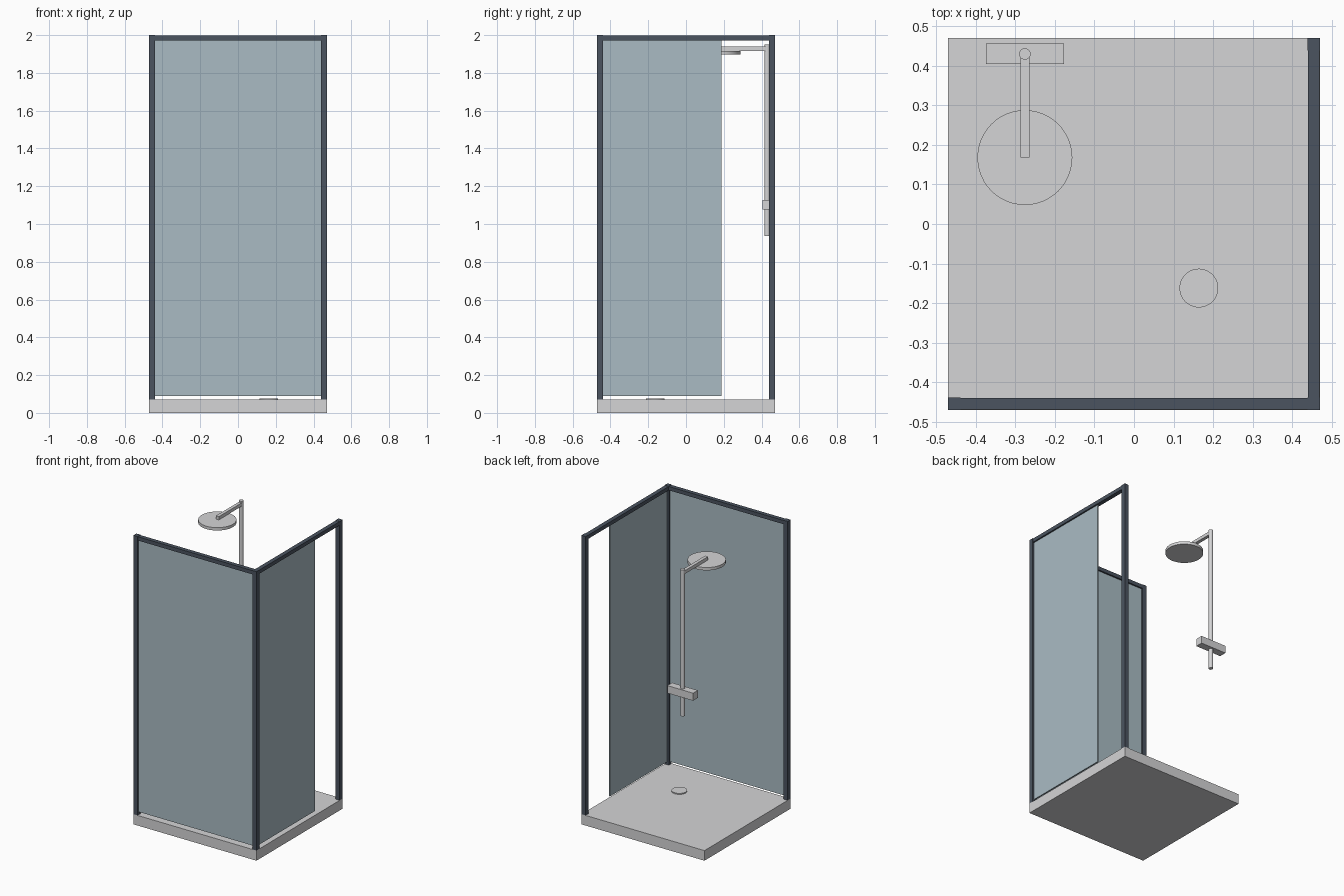
import bpy, math

if "Cube" in bpy.data.objects:
    bpy.data.objects.remove(bpy.data.objects["Cube"])

def material(name, rgb):
    m = bpy.data.materials.new(name)
    m.diffuse_color = (*rgb, 1)
    m.use_nodes = True
    m.node_tree.nodes["Principled BSDF"].inputs["Base Color"].default_value = m.diffuse_color
    return m

GREY = material("light grey", (0.66, 0.66, 0.67))
FRAME = material("dark slate", (0.07, 0.088, 0.117))
GLASS = material("blue grey glass", (0.40, 0.50, 0.55))

def box(name, x, y, z, mat):
    """Box from (min, max) pairs."""
    bpy.ops.mesh.primitive_cube_add(size=1, location=[sum(r) / 2 for r in (x, y, z)])
    o = bpy.context.object
    o.scale = [r[1] - r[0] for r in (x, y, z)]
    bpy.ops.object.transform_apply(location=False, rotation=False, scale=True)
    o.name = name
    o.data.materials.append(mat)
    return o

def disc(name, x, y, r, z, mat, sides=48):
    """Vertical cylinder with smooth sides."""
    bpy.ops.mesh.primitive_cylinder_add(vertices=sides, radius=r, depth=z[1] - z[0],
                                        location=(x, y, sum(z) / 2))
    o = bpy.context.object
    o.name = name
    o.data.materials.append(mat)
    bpy.ops.object.shade_smooth_by_angle(angle=math.radians(40))
    return o

H = 0.471    # half width of the tray
P = 0.032    # post width
IN = H - P   # inner face of the posts

# tray and drain
box("tray", (-H, H), (-H, H), (0, 0.07), GREY)
disc("drain_cover", 0.164, -0.162, 0.049, (0.069, 0.077), GREY)

# frame posts
for name, sx, sy in (("front_left_post", -1, -1), ("front_right_post", 1, -1),
                     ("back_right_post", 1, 1)):
    box(name, sorted((sx * H, sx * IN)), sorted((sy * H, sy * IN)), (0.07, 2.0), FRAME)

# top rails
box("front_rail", (-IN, IN), (-H + 0.002, -IN - 0.001), (1.972, 1.998), FRAME)
box("right_rail", (IN + 0.001, H - 0.002), (-IN, IN), (1.972, 1.998), FRAME)

# glass panels, side one leaves the entrance open
mid = H - P / 2
box("front_glass", (-IN, IN), (-mid - 0.004, -mid + 0.004), (0.09, 1.973), GLASS)
box("right_glass", (mid - 0.004, mid + 0.004), (-IN, 0.188), (0.09, 1.973), GLASS)

# shower set
SX, SY = -0.276, 0.43
disc("riser_pipe", SX, SY, 0.0145, (0.937, 1.95), GREY, 24)
box("shower_arm", (SX - 0.0115, SX + 0.0115), (0.168, SY), (1.917, 1.94), GREY)
disc("shower_head", SX, 0.168, 0.12, (1.897, 1.917), GREY)
box("mixer_valve", (-0.374, -0.177), (0.405, 0.457), (1.076, 1.128), GREY)
